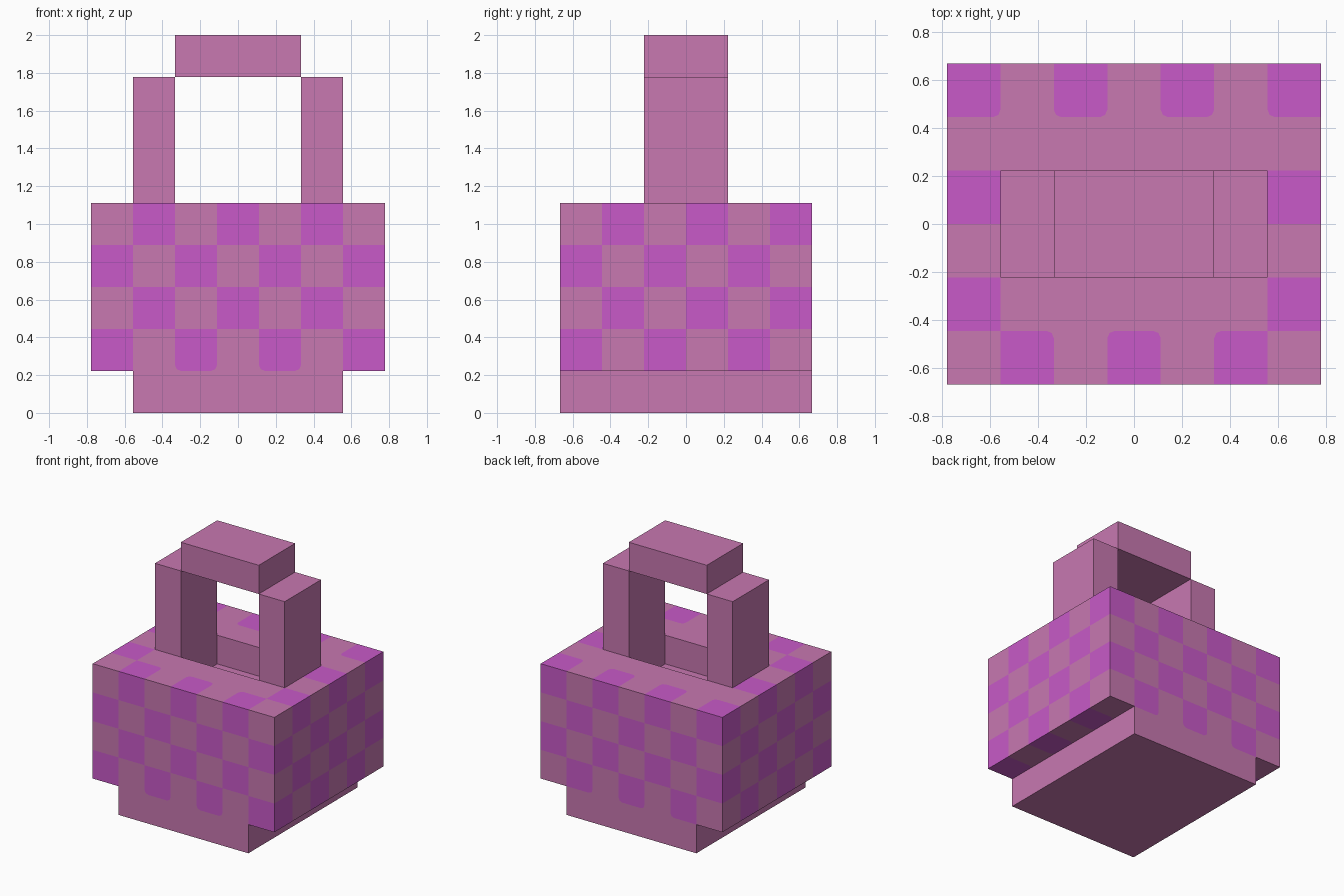
import bpy
import bmesh
from mathutils import Vector

if "Cube" in bpy.data.objects:
    bpy.data.objects.remove(bpy.data.objects["Cube"], do_unlink=True)

U = 2 / 9                       # one block
NX, NY, LOW, HIGH = 7, 6, 1, 5  # body size in blocks


def material(name, color):
    mat = bpy.data.materials.new(name)
    mat.use_nodes = True
    mat.diffuse_color = color
    mat.node_tree.nodes["Principled BSDF"].inputs["Base Color"].default_value = color
    return mat


PINK = material("dusty pink", (0.578, 0.188, 0.44, 1))
PURPLE = material("orchid purple", (0.578, 0.102, 0.578, 1))


def add_object(name, bm, mats):
    mesh = bpy.data.meshes.new(name)
    bm.to_mesh(mesh)
    bm.free()
    for mat in mats:
        mesh.materials.append(mat)
    obj = bpy.data.objects.new(name, mesh)
    bpy.context.collection.objects.link(obj)
    return obj


def block(name, low, high):
    """Plain box between two corners, given in blocks."""
    low, high = Vector(low) * U, Vector(high) * U
    bm = bmesh.new()
    bmesh.ops.create_cube(bm, size=1)
    for v in bm.verts:
        v.co = (low + high) / 2 + v.co * (high - low)
    add_object(name, bm, [PINK])


def in_recess(i, j, k):
    return k == HIGH - 1 and 2 <= i <= 4 and 2 <= j <= 3


def is_solid(i, j, k):
    """Cells filled by the body, the base or a handle post."""
    if not (0 <= i < NX and 0 <= j < NY):
        return False
    if k == LOW - 1:
        return 1 <= i <= 5
    if k == HIGH:
        return i in (1, 5) and j in (2, 3)
    return LOW <= k < HIGH and not in_recess(i, j, k)


def round_corner(vert, face, radius):
    """Round one corner of a purple square, giving the offcut to the pink."""
    loop = next(l for l in face.loops if l.vert == vert)
    ends = []
    for edge in (loop.edge, loop.link_loop_prev.edge):
        ends.append(bmesh.utils.edge_split(edge, vert, radius / edge.calc_length())[1])
    a, b = ends
    middle = vert.co + (a.co + b.co - 2 * vert.co) * 0.293
    bmesh.utils.face_split(face, a, b, coords=[middle])
    for f in vert.link_faces:
        f.material_index = 0


def checkered_body():
    bm = bmesh.new()
    verts = {}

    def corner(point):
        key = tuple(point)
        if key not in verts:
            verts[key] = bm.verts.new((Vector(key) - Vector((NX / 2, NY / 2, 0))) * U)
        return verts[key]

    # Exposed squares, checkered on the outer ring of cells
    for i in range(NX):
        for j in range(NY):
            for k in range(LOW, HIGH):
                if in_recess(i, j, k):
                    continue
                ring = i in (0, NX - 1) or j in (0, NY - 1)
                for axis in range(3):
                    for side in (0, 1):
                        near = [i, j, k]
                        near[axis] += 2 * side - 1
                        if is_solid(*near):
                            continue
                        quad = []
                        for du, dv in ((0, 0), (1, 0), (1, 1), (0, 1)):
                            p = [i, j, k]
                            p[axis] += side
                            p[(axis + 1) % 3] += du
                            p[(axis + 2) % 3] += dv
                            quad.append(corner(p))
                        face = bm.faces.new(quad if side else quad[::-1])
                        face.material_index = int(ring and (i + j + k) % 2)
    bm.normal_update()

    # Lone purple corners on a flat pink area are rounded
    todo = []
    for v in bm.verts:
        faces = list(v.link_faces)
        flat = all(f.normal.dot(faces[0].normal) > 0.9 for f in faces)
        purple = [f for f in faces if f.material_index]
        if flat and len(purple) == 1 and (not v.is_boundary or v.co.z < 1.5 * U):
            todo.append(v)
    for v in todo:
        face = next(f for f in v.link_faces if f.material_index)
        round_corner(v, face, 0.14 * U)
    add_object("checkered_body", bm, [PINK, PURPLE])


# Foot and body
block("base", (-2.5, -3, 0), (2.5, 3, 1))
checkered_body()

# Handle
block("handle_post_right", (-2.5, -1, 5), (-1.5, 1, 8))
block("handle_post_left", (1.5, -1, 5), (2.5, 1, 8))
block("handle_bar", (-1.5, -1, 8), (1.5, 1, 9))
